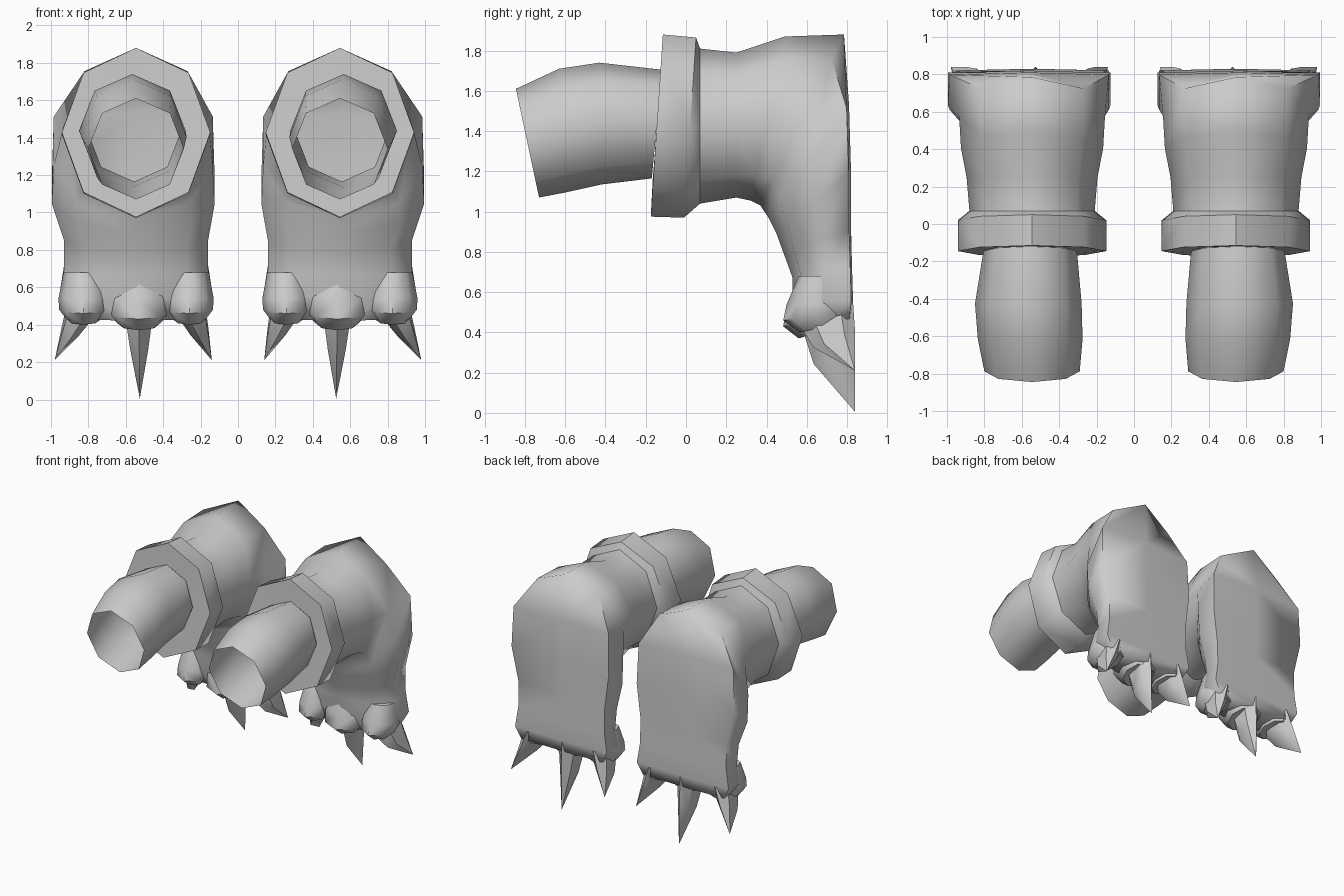
import bpy, bmesh, math

if "Cube" in bpy.data.objects:
    bpy.data.objects.remove(bpy.data.objects["Cube"])

grey = bpy.data.materials.new("plain grey")
grey.diffuse_color = (0.6, 0.6, 0.6, 1)
grey.use_nodes = True
grey.node_tree.nodes["Principled BSDF"].inputs["Base Color"].default_value = grey.diffuse_color
CX = 0.545


def loft(name, rings, sides=8, cap_start=False, cap_end=False, angle=50):
    """Ring = (centre x, inner (y, z), outer (y, z), half width, square back).
    Adds the loft on the +x side and mirrors it across x = 0."""
    bm = bmesh.new()
    loops = []
    for cx, lo, hi, hw, square in rings:
        loop = []
        for i in range(sides):
            a = 2 * math.pi * i / sides
            x, t = math.sin(a), (1 + math.cos(a)) / 2
            if square and 0.6 < t < 0.95:        # push back corners out
                x, t = math.copysign(1, x), 0.97
            loop.append(bm.verts.new((cx + hw * x,
                                      lo[0] + (hi[0] - lo[0]) * t,
                                      lo[1] + (hi[1] - lo[1]) * t)))
        loops.append(loop)
    for a, b in zip(loops, loops[1:]):
        for i in range(sides):
            j = (i + 1) % sides
            bm.faces.new((a[i], a[j], b[j], b[i]))
    if cap_start:
        bm.faces.new(loops[0])
    if cap_end:
        bm.faces.new(loops[-1])
    bmesh.ops.remove_doubles(bm, verts=bm.verts, dist=0.0005)
    bmesh.ops.recalc_face_normals(bm, faces=bm.faces)
    me = bpy.data.meshes.new(name)
    bm.to_mesh(me)
    bm.free()
    me.materials.append(grey)
    ob = bpy.data.objects.new(name, me)
    bpy.context.collection.objects.link(ob)
    bpy.ops.object.select_all(action='DESELECT')
    ob.select_set(True)
    bpy.context.view_layer.objects.active = ob
    bpy.ops.object.shade_smooth_by_angle(angle=math.radians(angle))
    ob.modifiers.new("mirror", 'MIRROR').use_mirror_merge = False
    return ob


# Open forearm tube
loft("forearm", [
    (CX, (-0.73, 1.07), (-0.845, 1.61), 0.255, False),
    (CX + 0.01, (-0.60, 1.095), (-0.63, 1.71), 0.28, False),
    (CX + 0.02, (-0.42, 1.135), (-0.43, 1.74), 0.285, False),
    (CX + 0.01, (-0.17, 1.165), (-0.12, 1.705), 0.25, False)])

# Thick wrist cuff, its front face closing onto the forearm
loft("cuff", [
    (CX + 0.01, (-0.165, 1.165), (-0.12, 1.705), 0.25, False),
    (CX, (-0.175, 0.975), (-0.115, 1.88), 0.397, False),
    (CX, (-0.01, 0.97), (0.05, 1.865), 0.397, False),
    (CX, (0.07, 1.04), (0.07, 1.81), 0.335, False)])

# Paw bending from the wrist down to the toes
loft("paw", [
    (CX, (0.07, 1.04), (0.07, 1.81), 0.335, False),
    (CX, (0.25, 1.07), (0.25, 1.79), 0.35, False),
    (CX, (0.32, 1.055), (0.49, 1.87), 0.38, False),
    (CX, (0.37, 1.03), (0.785, 1.88), 0.39, False),
    (CX + 0.015, (0.41, 0.97), (0.81, 1.53), 0.425, True),
    (CX + 0.015, (0.45, 0.89), (0.82, 1.20), 0.435, True),
    (CX, (0.49, 0.78), (0.82, 0.92), 0.385, True),
    (CX, (0.53, 0.67), (0.825, 0.72), 0.385, True),
    (CX, (0.53, 0.55), (0.83, 0.56), 0.41, True),
    (CX, (0.58, 0.42), (0.82, 0.47), 0.36, True)], cap_end=True, angle=80)

# Toe lobes: centre x, half width, bottom lift
for label, cx, hw, up in (("inner_toe", 0.26, 0.13, 0.03),
                          ("middle_toe", 0.53, 0.18, 0.0),
                          ("outer_toe", 0.825, 0.135, 0.03)):
    loft(label, [
        (cx, (0.56, 0.68), (0.78, 0.68), hw * 0.8, False),
        (cx, (0.50, 0.54), (0.82, 0.54), hw, False),
        (cx, (0.483, 0.43 + up), (0.82, 0.50), hw * 0.97, False),
        (cx, (0.56, 0.37 + up), (0.81, 0.45), hw * 0.65, False)],
        cap_start=True, cap_end=True)

# Claws: base x, tip x, tip height
for label, bx, tx, tz in (("inner_claw", 0.25, 0.14, 0.21),
                          ("middle_claw", 0.53, 0.525, 0.005),
                          ("outer_claw", 0.84, 0.98, 0.21)):
    drop = 0.40 - tz
    mx = bx + (tx - bx) * 0.4
    loft(label, [
        (bx, (0.58, 0.41), (0.83, 0.55), 0.085, False),
        (mx, (0.635, 0.40 - drop * 0.4), (0.84, 0.47 - drop * 0.35), 0.055, False),
        (tx, (0.84, tz), (0.84, tz), 0.0, False)],
        sides=6, cap_start=True, angle=40)
